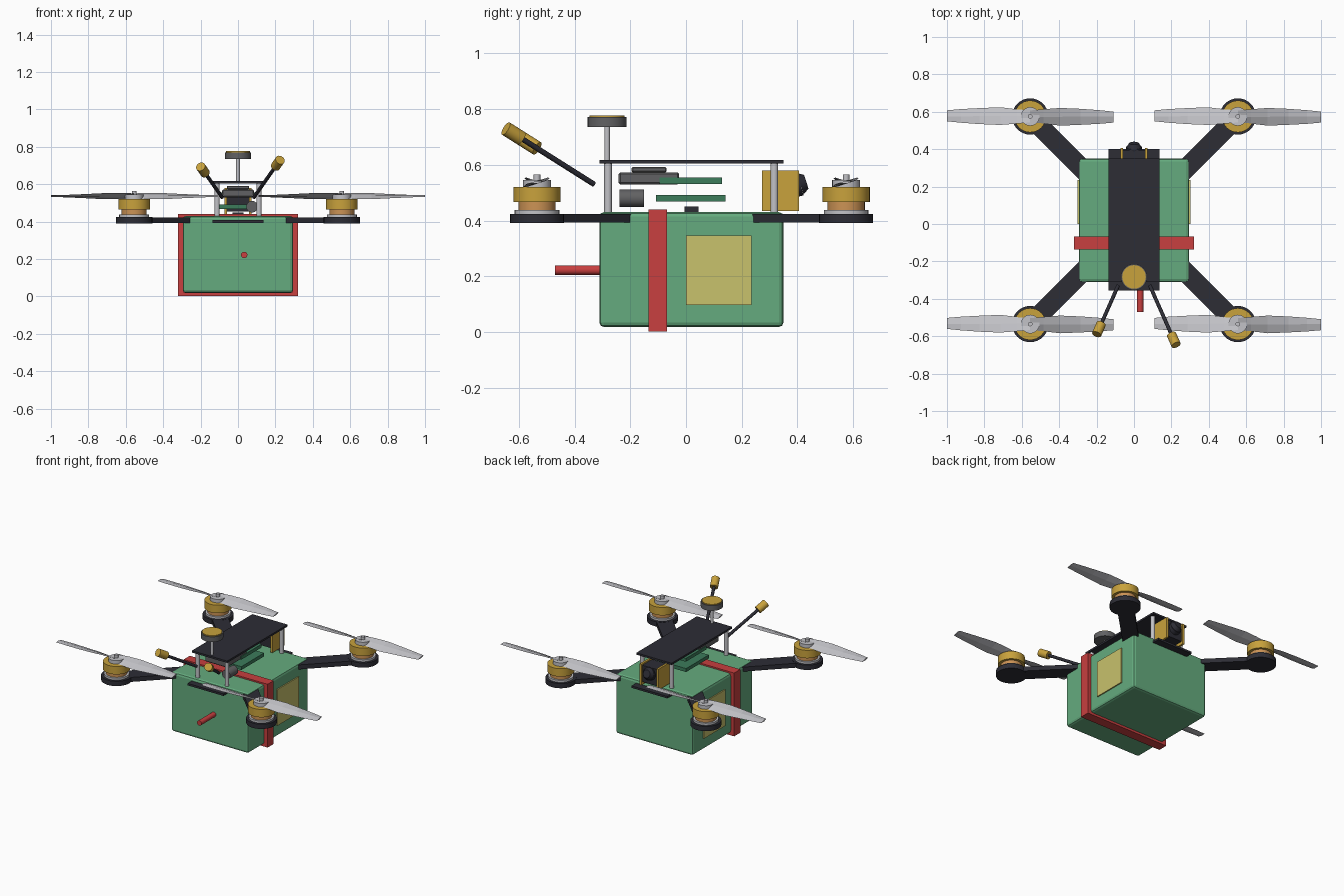
import bpy, bmesh, math
from mathutils import Vector, Matrix

cube = bpy.data.objects.get("Cube")
if cube:
    bpy.data.objects.remove(cube, do_unlink=True)


def material(name, r, g, b):
    m = bpy.data.materials.new(name)
    m.use_nodes = True
    m.diffuse_color = (r, g, b, 1)
    m.node_tree.nodes["Principled BSDF"].inputs["Base Color"].default_value = (r, g, b, 1)
    return m


GREEN = material("battery green", 0.13, 0.41, 0.21)
LABEL = material("label yellow", 0.58, 0.54, 0.15)
RED = material("strap red", 0.58, 0.05, 0.05)
CARBON = material("carbon black", 0.026, 0.026, 0.036)
GOLD = material("gold", 0.58, 0.36, 0.045)
COPPER = material("copper", 0.6, 0.29, 0.09)
SILVER = material("silver", 0.54, 0.54, 0.57)
BOARD = material("circuit green", 0.045, 0.2, 0.105)
GREY = material("dark grey", 0.12, 0.12, 0.125)


def finish(name, bm, mat, smooth=False):
    bmesh.ops.recalc_face_normals(bm, faces=bm.faces)
    mesh = bpy.data.meshes.new(name)
    bm.to_mesh(mesh)
    bm.free()
    mesh.materials.append(mat)
    ob = bpy.data.objects.new(name, mesh)
    bpy.context.collection.objects.link(ob)
    if smooth:
        bpy.ops.object.select_all(action='DESELECT')
        ob.select_set(True)
        bpy.context.view_layer.objects.active = ob
        bpy.ops.object.shade_smooth_by_angle(angle=math.radians(35))
    return ob


def box(name, mat, x, y, z, bevel=0, segments=1):
    """Box from its low and high limits on each axis."""
    bm = bmesh.new()
    bmesh.ops.create_cube(bm, size=1)
    for v in bm.verts:
        v.co = [lim[0] + (c + 0.5) * (lim[1] - lim[0]) for lim, c in zip((x, y, z), v.co)]
    if bevel:
        bmesh.ops.bevel(bm, geom=bm.edges[:], offset=bevel, segments=segments,
                        profile=0.5, affect='EDGES')
    return finish(name, bm, mat)


def rod(name, mat, start, end, r, r_end=None, sides=32):
    """Cylinder or cone between two points."""
    start, end = Vector(start), Vector(end)
    axis = end - start
    turn = Vector((0, 0, 1)).rotation_difference(axis).to_matrix().to_4x4()
    bm = bmesh.new()
    bmesh.ops.create_cone(bm, cap_ends=True, segments=sides, radius1=r,
                          radius2=r if r_end is None else r_end, depth=axis.length,
                          matrix=Matrix.Translation((start + end) / 2) @ turn)
    return finish(name, bm, mat, True)


def arm(name, x, y):
    """Straight carbon arm from the frame centre to a motor."""
    ob = box(name, CARBON, (0, math.hypot(x, y)), (-0.052, 0.052), (0.392, 0.423))
    ob.matrix_world = Matrix.Translation((0, 0.02, 0)) @ Matrix.Rotation(math.atan2(y, x), 4, 'Z')


# Blade stations: distance from hub, rear edge, front edge, pitch in degrees
STATIONS = [(0.0, -0.035, 0.035, 24), (0.07, -0.042, 0.042, 24), (0.16, -0.052, 0.048, 19),
            (0.27, -0.046, 0.042, 14), (0.37, -0.04, 0.034, 10), (0.445, -0.033, 0.026, 7)]


def propeller(name, cx, cy, cz):
    """Two twisted blades, the second turned half a circle."""
    bm = bmesh.new()
    for side in (1, -1):
        rings = []
        for d, rear, front, pitch in STATIONS:
            t, a = 0.005, math.radians(pitch)
            ring = []
            for w, h in ((rear, 0), (0, t), (front, 0), (0, -t)):
                p = Vector((d, w * math.cos(a) - h * math.sin(a), w * math.sin(a) + h * math.cos(a)))
                ring.append(bm.verts.new((cx + side * p.x, cy + side * p.y, cz + p.z)))
            rings.append(ring)
        for a, b in zip(rings, rings[1:]):
            for i in range(4):
                j = (i + 1) % 4
                bm.faces.new((a[i], a[j], b[j], b[i]))
        bm.faces.new(rings[0])
        bm.faces.new(rings[-1])
    finish(name, bm, SILVER)


# Battery, labels, strap and lead
box("battery", GREEN, (-0.295, 0.295), (-0.311, 0.35), (0.018, 0.43), 0.016, 2)
for s, side in ((1, "left"), (-1, "right")):
    box(side + "_label", LABEL, sorted((s * 0.295, s * 0.303)), (0.0, 0.235), (0.097, 0.347))
box("strap", RED, (-0.321, 0.321), (-0.135, -0.068), (0.002, 0.44))
rod("battery_lead", RED, (0.033, -0.47, 0.222), (0.033, -0.3, 0.222), 0.017)

# Frame plates, standoffs and arms
box("bottom_plate", CARBON, (-0.137, 0.137), (-0.355, 0.4), (0.394, 0.408))
box("top_plate", CARBON, (-0.135, 0.135), (-0.311, 0.35), (0.605, 0.618))
for s, side in ((1, "left"), (-1, "right")):
    for y, end in ((-0.28, "front"), (0.317, "back")):
        rod(f"{end}_{side}_standoff", SILVER, (s * 0.112, y, 0.408), (s * 0.112, y, 0.606), 0.014, sides=16)
    for e, end in ((-1, "front"), (1, "back")):
        tag = f"{end}_{side}_"
        x, y = s * 0.555, 0.02 + e * 0.555
        arm(tag + "arm", x, e * 0.555)
        # Motor stack: name, colour, radius, bottom, top
        for part, mat, r, lo, hi in (("motor_pod", CARBON, 0.097, 0.391, 0.424),
                                     ("motor_base", SILVER, 0.08, 0.424, 0.438),
                                     ("motor_coil", COPPER, 0.067, 0.438, 0.466),
                                     ("motor_bell", GOLD, 0.085, 0.466, 0.521),
                                     ("propeller_hub", SILVER, 0.05, 0.521, 0.545),
                                     ("motor_shaft", SILVER, 0.012, 0.54, 0.565)):
            rod(tag + part, mat, (x, y, lo), (x, y, hi), r)
        propeller(tag + "propeller", x, y, 0.537)

# Electronics stack
box("lower_board", BOARD, (-0.1, 0.1), (-0.107, 0.142), (0.468, 0.492))
box("upper_board", BOARD, (-0.09, 0.09), (-0.095, 0.13), (0.532, 0.555))
box("connector", CARBON, (-0.03, 0.03), (-0.006, 0.045), (0.428, 0.45))
box("transmitter", GREY, (-0.085, 0.085), (-0.242, -0.025), (0.53, 0.573), 0.006)
box("transmitter_lid", GREY, (-0.06, 0.06), (-0.195, -0.07), (0.573, 0.592), 0.004)
rod("capacitor", GREY, (0.075, -0.238, 0.48), (0.075, -0.15, 0.48), 0.031)

# Camera facing the back, held between two side plates
box("camera_body", CARBON, (-0.058, 0.058), (0.29, 0.395), (0.455, 0.57))
for s, side in ((1, "left"), (-1, "right")):
    box(side + "_camera_bracket", GOLD, sorted((s * 0.058, s * 0.072)), (0.273, 0.405), (0.435, 0.58))
rod("camera_lens", CARBON, (0, 0.37, 0.52), (0, 0.41, 0.532), 0.043)
rod("camera_lens_front", CARBON, (0, 0.41, 0.532), (0, 0.432, 0.539), 0.04, 0.026)

# Position sensor on its mast
rod("sensor_mast", SILVER, (0, -0.283, 0.615), (0, -0.283, 0.737), 0.01, sides=16)
rod("sensor_puck", GREY, (0, -0.283, 0.735), (0, -0.283, 0.771), 0.07)
rod("sensor_cap", GOLD, (0, -0.283, 0.771), (0, -0.283, 0.777), 0.063)

# Antennas: same slope, left one longer
for s, side, length in ((1, "left", 0.36), (-1, "right", 0.288)):
    base = Vector((s * 0.085, -0.33, 0.53))
    slope = Vector((s * 0.42, -0.95, 0.6)).normalized()
    rod(side + "_antenna", CARBON, base, base + slope * (length - 0.02), 0.01, sides=12)
    rod(side + "_antenna_tip", GOLD, base + slope * (length - 0.03), base + slope * (length + 0.04), 0.026, sides=24)
